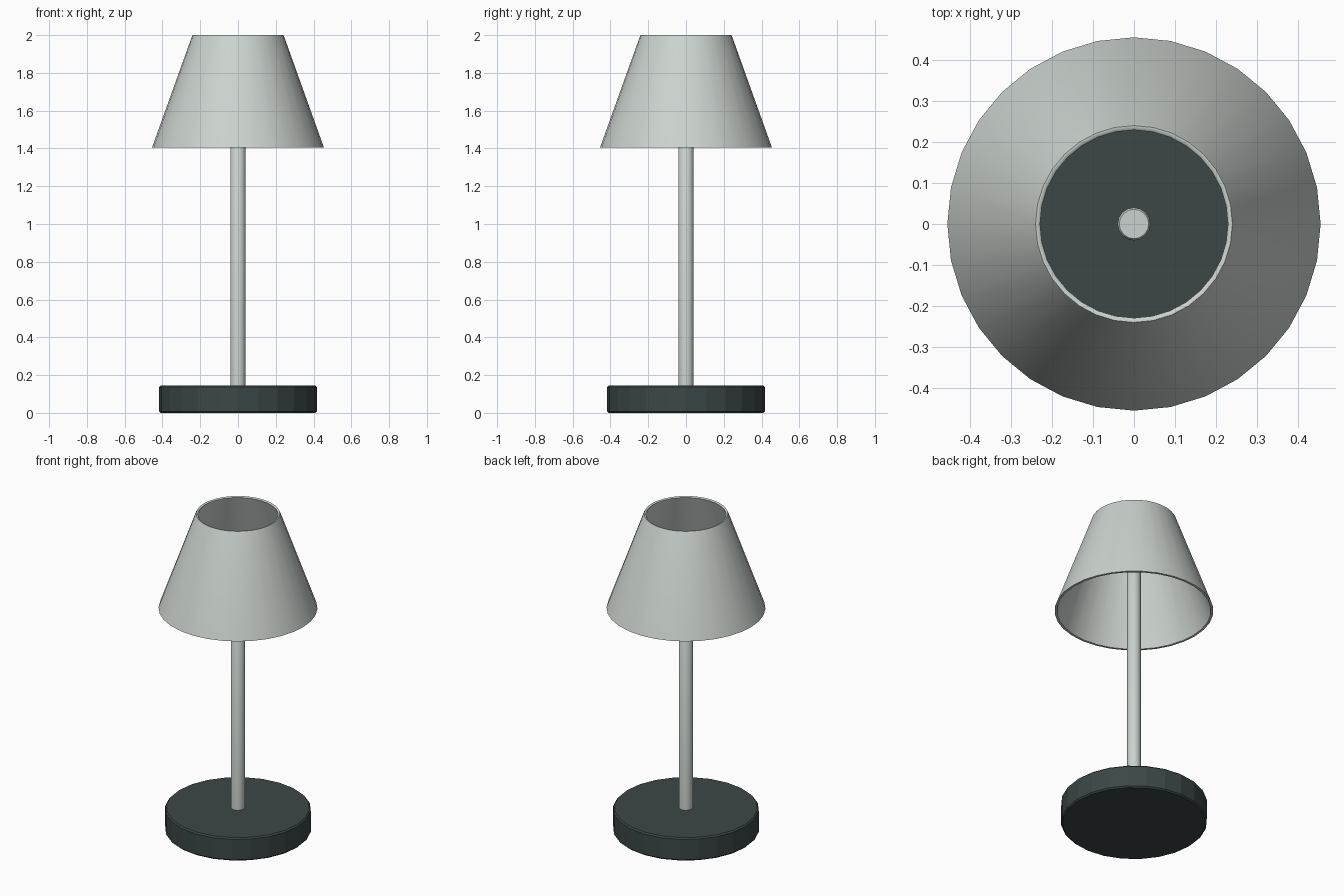
import bpy, bmesh, math

if "Cube" in bpy.data.objects:
    bpy.data.objects.remove(bpy.data.objects["Cube"])


def material(name, rgb):
    m = bpy.data.materials.new(name)
    m.diffuse_color = (*rgb, 1)
    m.use_nodes = True
    m.node_tree.nodes["Principled BSDF"].inputs["Base Color"].default_value = m.diffuse_color
    return m


def lathe(name, profile, sides, mat, smooth=True, closed=False):
    """Spin (radius, height) points around z; radius 0 makes a pole point."""
    bm = bmesh.new()
    rings = []
    for r, z in profile:
        n = 1 if r == 0 else sides
        rings.append([bm.verts.new((r * math.cos(2 * math.pi * i / sides),
                                    r * math.sin(2 * math.pi * i / sides), z))
                      for i in range(n)])
    pairs = list(zip(rings, rings[1:]))
    if closed:
        pairs.append((rings[-1], rings[0]))
    for a, b in pairs:
        for i in range(sides):
            j = (i + 1) % sides
            quad = [a[i % len(a)], a[j % len(a)], b[j % len(b)], b[i % len(b)]]
            bm.faces.new(list(dict.fromkeys(quad)))
    bmesh.ops.recalc_face_normals(bm, faces=bm.faces)
    mesh = bpy.data.meshes.new(name)
    bm.to_mesh(mesh)
    bm.free()
    mesh.materials.append(mat)
    ob = bpy.data.objects.new(name, mesh)
    bpy.context.collection.objects.link(ob)
    if smooth:
        bpy.ops.object.select_all(action='DESELECT')
        ob.select_set(True)
        bpy.context.view_layer.objects.active = ob
        bpy.ops.object.shade_smooth_by_angle(angle=math.radians(50))
    return ob


pale = material("pale_grey", (0.60, 0.65, 0.62))
dark = material("dark_slate", (0.045, 0.062, 0.062))

# Heavy faceted base with a small edge chamfer
lathe("base", [(0, 0), (0.41, 0), (0.418, 0.008), (0.418, 0.137),
               (0.41, 0.145), (0, 0.145)], 24, dark, smooth=False)

# Slim stem, ending inside the shade
lathe("stem", [(0, 0.14), (0.04, 0.14), (0.04, 1.715),
               (0.036, 1.72), (0, 1.72)], 16, pale)

# Open tapered shade with a thin wall and softened top rim
lathe("shade", [(0.455, 1.405), (0.244, 1.993), (0.240, 2.0), (0.234, 2.0),
                (0.229, 1.995), (0.441, 1.405)], 32, pale, closed=True)
